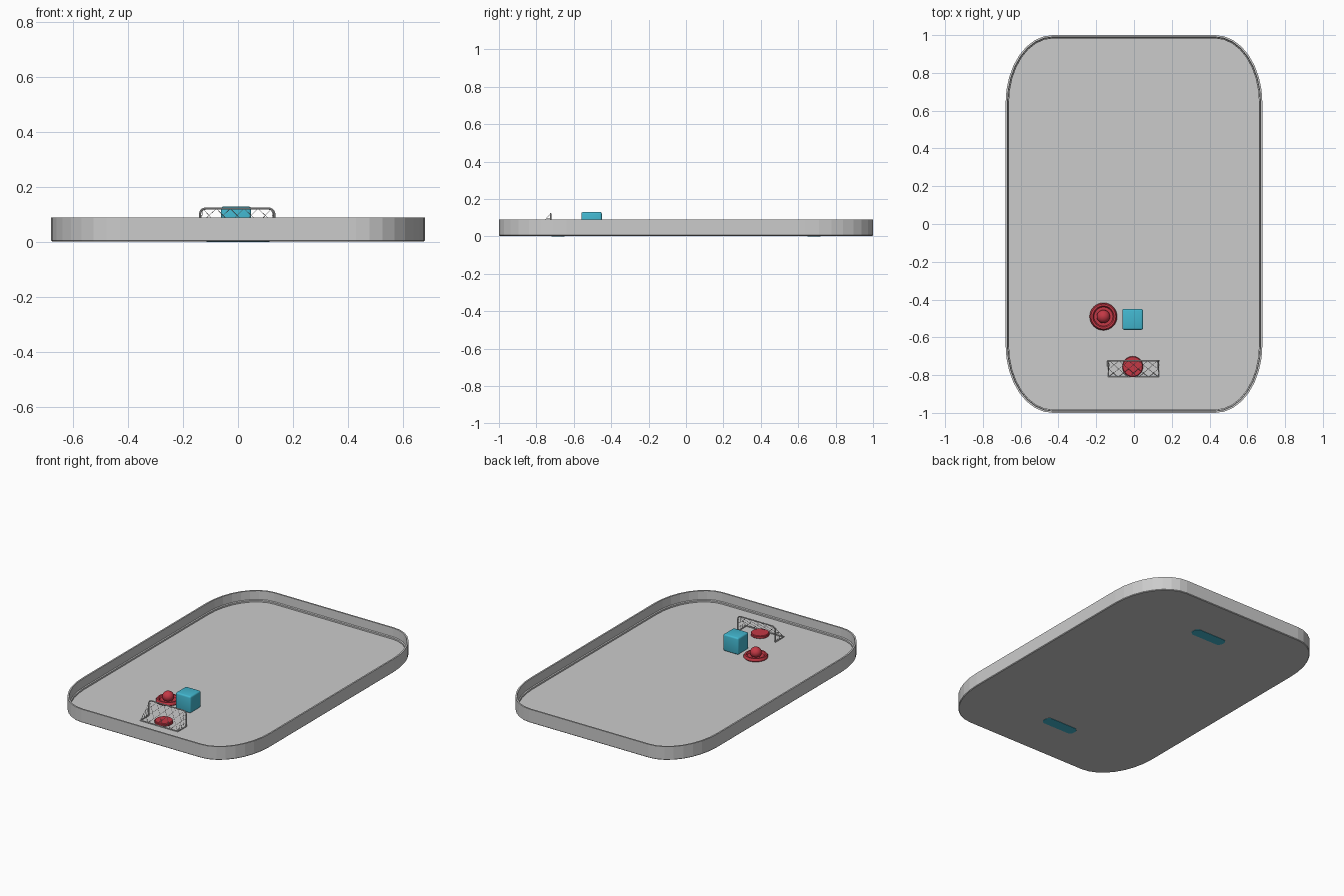
import bpy, bmesh, math
from mathutils import Vector

cube = bpy.data.objects.get("Cube")
if cube:
    bpy.data.objects.remove(cube, do_unlink=True)


def material(name, rgb):
    m = bpy.data.materials.new(name)
    m.use_nodes = True
    m.diffuse_color = (*rgb, 1)
    m.node_tree.nodes["Principled BSDF"].inputs["Base Color"].default_value = (*rgb, 1)
    return m


GREY = material("light grey", (0.6, 0.6, 0.6))
TEAL = material("teal", (0.055, 0.47, 0.62))
RED = material("red", (0.55, 0.04, 0.06))
FLOOR = 0.02


def add(name, mesh, mat, smooth=None):
    mesh.materials.clear()
    mesh.materials.append(mat)
    ob = bpy.data.objects.new(name, mesh)
    bpy.context.collection.objects.link(ob)
    if smooth:
        bpy.ops.object.select_all(action='DESELECT')
        ob.select_set(True)
        bpy.context.view_layer.objects.active = ob
        bpy.ops.object.shade_smooth_by_angle(angle=math.radians(smooth))
    return ob


def from_bmesh(name, bm, mat, smooth=None):
    bmesh.ops.recalc_face_normals(bm, faces=bm.faces)
    mesh = bpy.data.meshes.new(name)
    bm.to_mesh(mesh)
    bm.free()
    return add(name, mesh, mat, smooth)


def loft(name, rings, mat, smooth=None):
    """Skin a stack of closed rings and cap both ends."""
    bm = bmesh.new()
    loops = [[bm.verts.new(p) for p in ring] for ring in rings]
    n = len(loops[0])
    for a, b in zip(loops, loops[1:]):
        for i in range(n):
            bm.faces.new((a[i], a[(i + 1) % n], b[(i + 1) % n], b[i]))
    bm.faces.new(loops[0])
    bm.faces.new(loops[-1])
    return from_bmesh(name, bm, mat, smooth)


def rink_ring(inset, z, seg=8):
    """Rectangle with elliptical corners, pulled in by inset."""
    pts = []
    for k, (sx, sy) in enumerate(((1, 1), (-1, 1), (-1, -1), (1, -1))):
        for i in range(seg + 1):
            t = math.pi / 2 * (k + i / seg)
            pts.append((sx * 0.43 + (0.25 - inset) * math.cos(t),
                        sy * 0.64 + (0.36 - inset) * math.sin(t), z))
    return pts


def lathe(name, profile, centre, mat, seg=32):
    rings = [[(centre[0] + r * math.cos(2 * math.pi * i / seg),
               centre[1] + r * math.sin(2 * math.pi * i / seg), z)
              for i in range(seg)] for r, z in profile]
    return loft(name, rings, mat, 35)


def wires(name, paths, radius, mat, res=1):
    """Round wires along several poly paths, turned into one mesh."""
    cu = bpy.data.curves.new(name, 'CURVE')
    cu.dimensions = '3D'
    cu.bevel_depth = radius
    cu.bevel_resolution = res
    cu.use_fill_caps = True
    for path in paths:
        sp = cu.splines.new('POLY')
        sp.points.add(len(path) - 1)
        for pt, co in zip(sp.points, path):
            pt.co = (*co, 1)
    tmp = bpy.data.objects.new(name + " path", cu)
    bpy.context.collection.objects.link(tmp)
    bpy.context.view_layer.update()
    mesh = bpy.data.meshes.new_from_object(tmp.evaluated_get(bpy.context.evaluated_depsgraph_get()))
    bpy.data.objects.remove(tmp, do_unlink=True)
    return add(name, mesh, mat, 40)


# Rink tray: outer wall, thin rim, small curb and floor
loft("rink", [rink_ring(i, z) for i, z in (
    (0.004, 0.002), (0, 0.006), (0, 0.09), (0.010, 0.09),
    (0.012, 0.034), (0.018, 0.03), (0.018, FLOOR))], GREY)

# Chamfered teal plates under both ends
for side, label in ((-1, "front"), (1, "back")):
    w, d, c = 0.115, 0.035, 0.018
    corner = ((w, d - c), (w - c, d), (c - w, d), (-w, d - c),
              (-w, c - d), (c - w, -d), (w - c, -d), (w, c - d))
    loft(label + "_slot_plate",
         [[(x, side * 0.685 + y, z) for x, y in corner] for z in (0, 0.006)], TEAL)

# Rounded block
bm = bmesh.new()
bmesh.ops.create_cube(bm, size=0.11)
bmesh.ops.bevel(bm, geom=bm.edges[:], offset=0.01, segments=3, profile=0.5, affect='EDGES')
bmesh.ops.translate(bm, verts=bm.verts, vec=(-0.007, -0.505, FLOOR + 0.055))
from_bmesh("block", bm, TEAL, 40)

# Puck
lathe("puck", [(0.05, FLOOR), (0.055, 0.024), (0.055, 0.036), (0.051, 0.04)],
      (-0.007, -0.755), RED)

# Mallet: sloping base, shallow dish and round knob
knob = [(0.035 * math.cos(t), 0.052 + 0.033 * math.sin(t))
        for t in (math.radians(-40 + 13 * i) for i in range(10))]
lathe("mallet", [(0.07, FLOOR), (0.073, 0.024), (0.073, 0.03), (0.066, 0.04),
                 (0.056, 0.04), (0.05, 0.03), (0.027, 0.03)] + knob + [(0.002, 0.085)],
      (-0.162, -0.49), RED)

# Goal frame: hoop with rounded top corners, base rail and sloping stays
CX, HALF, FRONT, BACK, TOP = -0.003, 0.135, -0.724, -0.811, 0.122
BASE, R = FLOOR + 0.003, 0.02
hoop = [(CX + HALF, FRONT, BASE)]
for sx, start in ((1, 0), (-1, 90)):
    for i in range(6):
        t = math.radians(start + 18 * i)
        hoop.append((CX + sx * (HALF - R) + R * math.cos(t), FRONT, TOP - R + R * math.sin(t)))
hoop.append((CX - HALF, FRONT, BASE))
rail = [(CX + sx * HALF, y, BASE) for sx, y in ((1, FRONT), (1, BACK), (-1, BACK), (-1, FRONT))]
wires("goal_frame", [hoop, rail], 0.004, GREY, 2)


# Net: diamond mesh on the sloping back, fan of strings on each side
def on_back(u, v):
    return Vector((CX + HALF * u * (0.93 + 0.07 * v), FRONT + (BACK - FRONT) * v,
                   TOP + (BASE - TOP) * v))


strings = []
COLS, ROWS = 10, 4
for c in range(COLS):
    for r in range(ROWS):
        u0, u1 = (2 * k / COLS - 1 for k in (c, c + 1))
        v0, v1 = r / ROWS, (r + 1) / ROWS
        if (c + r) % 2:
            u0, u1 = u1, u0
        strings.append([on_back(u0, v0), on_back(u1, v1)])
for s in (-1, 1):
    strings.append([on_back(s, 0), on_back(s, 1)])
    for k in range(1, 4):
        v = k / 4
        post = Vector((CX + s * HALF, FRONT, TOP + (BASE - TOP) * v))
        foot = Vector((CX + s * HALF, FRONT + (BACK - FRONT) * v, BASE))
        strings += [[post, on_back(s, v)], [foot, on_back(s, v)]]
wires("goal_net", strings, 0.0009, GREY, 0)
